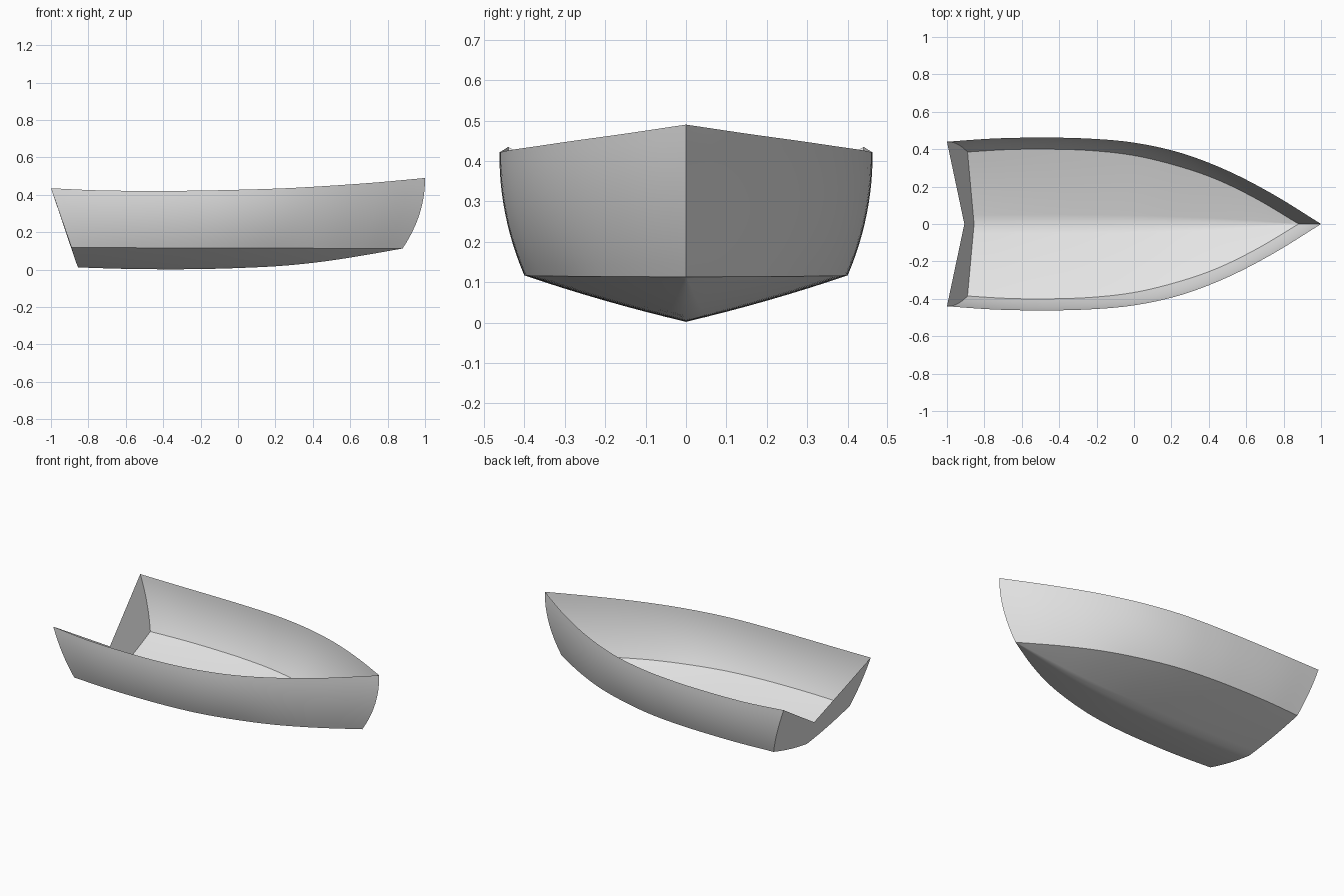
import bpy, bmesh, math
from mathutils import Vector

cube = bpy.data.objects.get("Cube")
if cube:
    bpy.data.objects.remove(cube, do_unlink=True)

STATIONS, SIDE_ROWS, BOTTOM_ROWS = 40, 12, 8


def spline(values, t):
    """Smooth value along evenly spaced control values (Catmull-Rom)."""
    n = len(values) - 1
    i = min(int(t * n), n - 1)
    u = t * n - i
    b, c = values[i], values[i + 1]
    a = values[i - 1] if i > 0 else 2 * b - c
    d = values[i + 2] if i + 2 <= n else 2 * c - b
    return b + u * ((c - a) + u * ((2*a - 5*b + 4*c - d) + u * (3*b - a - 3*c + d))) / 2


# Guide lines from stern to bow
SHEER_Y = (.44, .457, .462, .457, .435, .38, .285, .155, 0)
SHEER_Z = (.435, .424, .421, .422, .427, .435, .449, .467, .49)
CHINE_Y = (.385, .398, .40, .392, .367, .315, .24, .132, 0)
KEEL_Z = (.012, .005, .002, .003, .009, .02, .042, .075, .113)


def station(t):
    """Half cross-section from the keel, over the chine, to the sheer."""
    sheer = Vector((-1 + 2 * t, spline(SHEER_Y, t), spline(SHEER_Z, t)))
    chine = Vector((-.89 + 1.77 * t, spline(CHINE_Y, t), .118 - .005 * t))
    keel = Vector((-.855 + 1.735 * t, 0, spline(KEEL_Z, t)))
    row = []
    for j in range(BOTTOM_ROWS):
        s = j / BOTTOM_ROWS
        p = keel.lerp(chine, s)
        p.z -= .028 * s * (1 - s) * (1 - t)
        row.append(p)
    for j in range(SIDE_ROWS + 1):
        s = j / SIDE_ROWS
        flare = 1 - (1 - s) ** 2.1
        p = chine.lerp(sheer, s)
        p.y = chine.y + (sheer.y - chine.y) * flare
        p.x = chine.x + (sheer.x - chine.x) * (s + (flare - s) * t)
        row.append(p)
    return row


bm = bmesh.new()
for side in (1, -1):
    # Bottom and side planking
    grid = [[bm.verts.new((p.x, side * p.y, p.z)) for p in station(i / STATIONS)]
            for i in range(STATIONS + 1)]
    for a, b in zip(grid, grid[1:]):
        for j in range(len(a) - 1):
            quad = (a[j], b[j], b[j + 1], a[j + 1])
            bm.faces.new(quad if side < 0 else quad[::-1])
    # Raked transom with a V-shaped top edge
    notch = bm.verts.new((-.907, 0, .165))
    outline = grid[0] + [notch]
    bm.faces.new(outline if side < 0 else outline[::-1])

bmesh.ops.remove_doubles(bm, verts=bm.verts, dist=.0004)
bmesh.ops.dissolve_degenerate(bm, edges=bm.edges, dist=.0001)
bmesh.ops.recalc_face_normals(bm, faces=bm.faces)
bm.normal_update()
lowest = min(bm.faces, key=lambda f: f.calc_center_median().z)
if lowest.normal.z > 0:
    bmesh.ops.reverse_faces(bm, faces=bm.faces)
mesh = bpy.data.meshes.new("hull")
bm.to_mesh(mesh)
bm.free()

# Single grey finish
grey = bpy.data.materials.new("light_grey")
grey.use_nodes = True
grey.diffuse_color = (.8, .8, .8, 1)
grey.node_tree.nodes["Principled BSDF"].inputs["Base Color"].default_value = (.8, .8, .8, 1)
mesh.materials.append(grey)

hull = bpy.data.objects.new("hull", mesh)
bpy.context.collection.objects.link(hull)
bpy.ops.object.select_all(action='DESELECT')
hull.select_set(True)
bpy.context.view_layer.objects.active = hull
bpy.ops.object.shade_smooth_by_angle(angle=math.radians(32))
